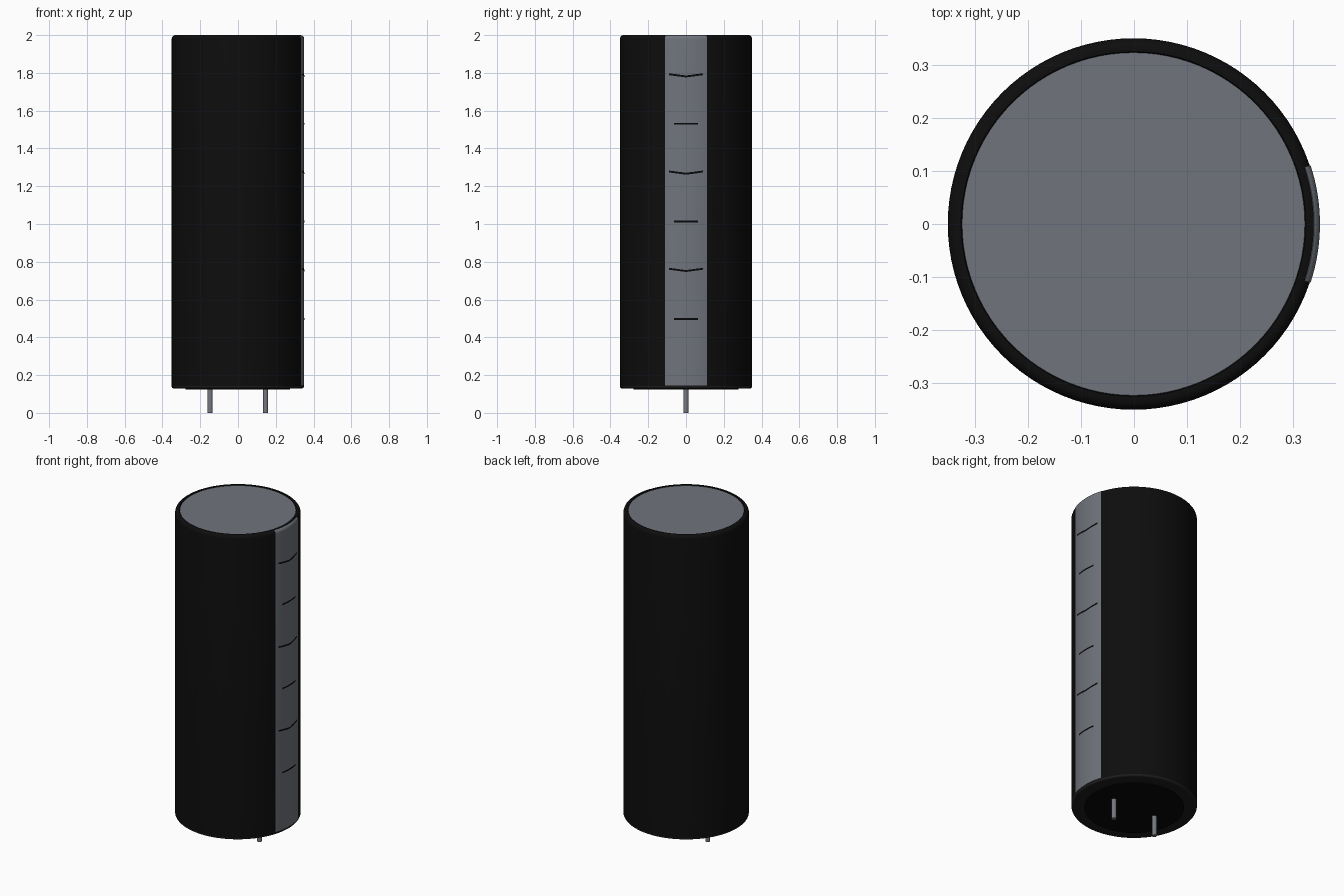
import bpy, bmesh, math

cube = bpy.data.objects.get("Cube")
if cube:
    bpy.data.objects.remove(cube, do_unlink=True)

R = 0.35          # sleeve radius
CX = -0.001       # axis position, the stripe stands slightly proud on +x
BOTTOM, TOP = 0.13, 2.0


def material(name, color):
    m = bpy.data.materials.new(name)
    m.use_nodes = True
    m.diffuse_color = (*color, 1)
    m.node_tree.nodes["Principled BSDF"].inputs["Base Color"].default_value = (*color, 1)
    return m


black = material("black sleeve", (0.004, 0.004, 0.004))
charcoal = material("charcoal rim", (0.012, 0.012, 0.013))
rubber = material("black rubber", (0.002, 0.002, 0.002))
grey = material("aluminium grey", (0.16, 0.175, 0.2))
metal = material("pin metal", (0.18, 0.19, 0.21))


def sweep(name, profile, mat, a0=0.0, a1=math.tau, steps=96):
    """Turn a list of (radius, z) points around the axis between two angles."""
    closed = a1 - a0 > 6.28
    bm = bmesh.new()
    rings = []
    for i in range(steps if closed else steps + 1):
        a = a0 + (a1 - a0) * i / steps
        rings.append([bm.verts.new((CX + r * math.cos(a), r * math.sin(a), z)) for r, z in profile])
    for i in range(steps):
        p, q = rings[i], rings[(i + 1) % len(rings)]
        for j in range(len(profile) - 1):
            bm.faces.new((p[j], q[j], q[j + 1], p[j + 1]))
    bmesh.ops.remove_doubles(bm, verts=bm.verts, dist=1e-6)
    return finish(name, bm, mat)


def finish(name, bm, mat):
    me = bpy.data.meshes.new(name)
    bm.to_mesh(me)
    bm.free()
    ob = bpy.data.objects.new(name, me)
    bpy.context.collection.objects.link(ob)
    me.materials.append(mat)
    bpy.ops.object.select_all(action='DESELECT')
    bpy.context.view_layer.objects.active = ob
    ob.select_set(True)
    bpy.ops.object.shade_smooth_by_angle(angle=math.radians(35))
    return ob


def fillet(r, z, size, a0, a1, steps=6):
    """Arc points of a rounded edge, centred on (r, z)."""
    angles = [math.radians(a0 + (a1 - a0) * i / steps) for i in range(steps + 1)]
    return [(r + size * math.cos(a), z + size * math.sin(a)) for a in angles]


# Sleeve with rounded shoulder and a lip turned in over the top
shoulder = fillet(R - 0.02, TOP - 0.02, 0.02, 0, 90)
sleeve = [(R, BOTTOM + 0.012)] + shoulder + [(0.325, TOP), (0.323, TOP - 0.004)]
sweep("sleeve", sleeve, black)

# Lower rim, rolled under the can
sweep("lower_rim", [(0.27, BOTTOM)] + fillet(R - 0.01, BOTTOM + 0.01, 0.01, -90, 0)
      + [(R, BOTTOM + 0.012)], charcoal)

# Can top and rubber base plug
sweep("can_top", [(0.325, TOP - 0.004), (0, TOP - 0.004)], grey)
sweep("base_plug", [(0, 0.124), (0.277, 0.124), (0.277, BOTTOM + 0.004)], rubber)

# Polarity stripe, following the shoulder
half = math.asin(0.11 / R)
P = 0.0015
stripe = [(R - 0.002, 0.146), (R + P, 0.146)] + fillet(R - 0.02, TOP - 0.02, 0.02 + P, 0, 60)
stripe += [(stripe[-1][0] - 0.004, stripe[-1][1] - 0.004)]
sweep("stripe", stripe, grey, -half, half, 16)


# Printed minus marks and chevrons on the stripe
def mark(name, z, width, dip):
    bm = bmesh.new()
    steps, rows = 12, []
    for i in range(steps + 1):
        y = width * (2 * i / steps - 1)
        zc = z - dip * (1 - abs(y) / width)
        x = CX + math.sqrt((R + P + 0.001) ** 2 - y * y)
        rows.append([bm.verts.new((x, y, zc + s * 0.005)) for s in (-1, 1)])
    for a, b in zip(rows, rows[1:]):
        bm.faces.new((a[0], b[0], b[1], a[1]))
    finish(name, bm, rubber)


for i in range(3):
    mark(f"chevron_mark_{i + 1}", 0.763 + 0.515 * i, 0.09, 0.012)
    mark(f"minus_mark_{i + 1}", 0.497 + 0.517 * i, 0.063, 0)

# Two connection pins
for side, x in (("left", 0.147), ("right", -0.147)):
    pin = sweep(f"{side}_pin", [(0, 0), (0.014, 0), (0.014, 0.13)], metal, steps=16)
    pin.location.x = x
